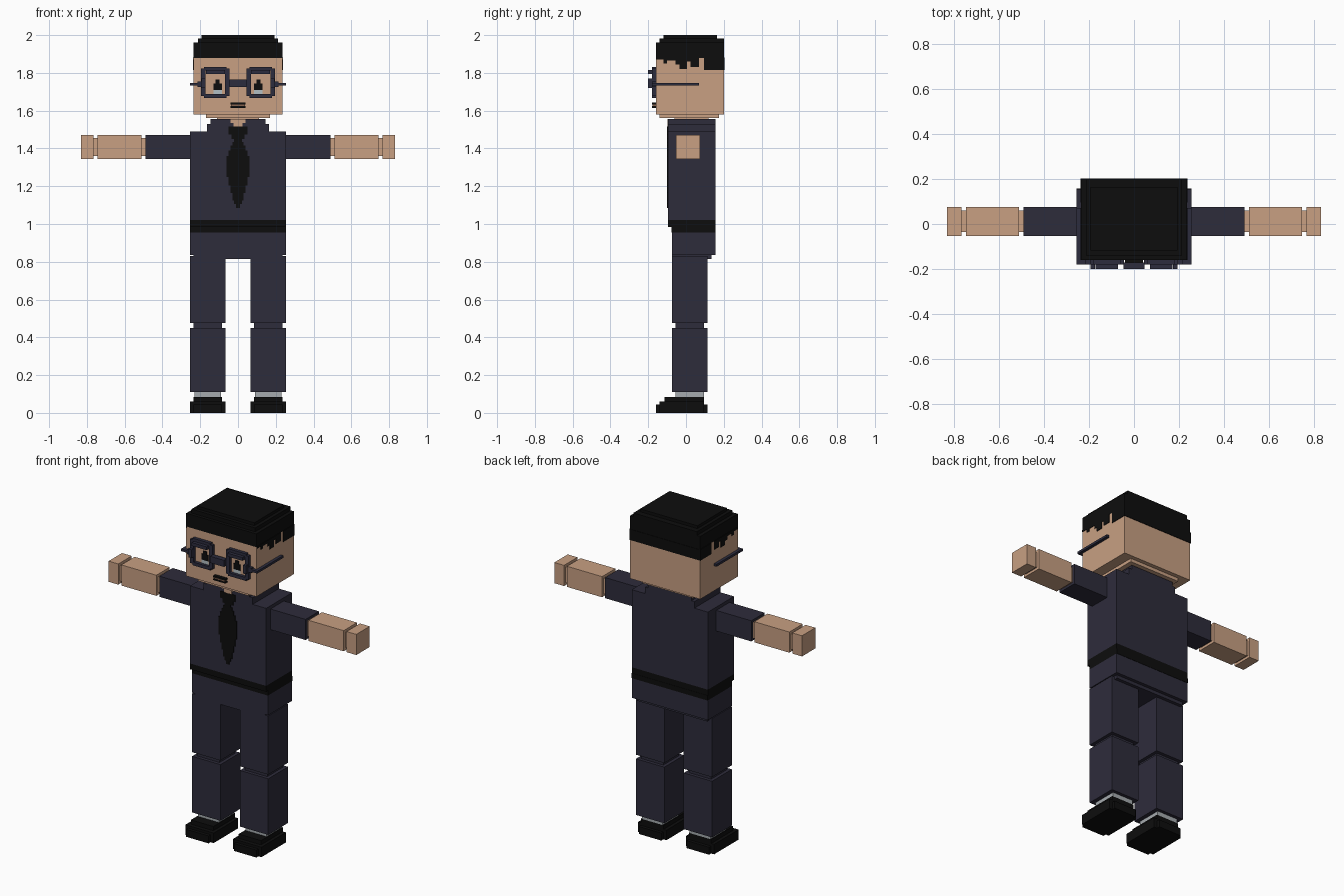
import bpy, bmesh


def material(name, rgb):
    m = bpy.data.materials.new(name)
    m.diffuse_color = (*rgb, 1)
    return m


SKIN = material("skin", (0.58, 0.35, 0.225))
SUIT = material("navy_suit", (0.027, 0.025, 0.044))
BLACK = material("black", (0.004, 0.004, 0.004))
FRAME = material("glasses_blue", (0.025, 0.025, 0.048))
SOCK = material("grey_sock", (0.38, 0.41, 0.43))
EYE = material("pale_eye", (0.45, 0.52, 0.55))
LIP = material("brown_lip", (0.25, 0.13, 0.08))


def boxes(name, mat, parts, mirror=False):
    """Join boxes given as (x0, x1, y0, y1, z0, z1); mirror repeats them at -x."""
    bm = bmesh.new()
    allparts = list(parts)
    if mirror:
        allparts += [(-p[1], -p[0], *p[2:]) for p in parts]
    for x0, x1, y0, y1, z0, z1 in allparts:
        verts = bmesh.ops.create_cube(bm, size=1)["verts"]
        for v in verts:
            v.co.x = x0 if v.co.x < 0 else x1
            v.co.y = y0 if v.co.y < 0 else y1
            v.co.z = z0 if v.co.z < 0 else z1
    me = bpy.data.meshes.new(name)
    bm.to_mesh(me)
    bm.free()
    me.materials.append(mat)
    ob = bpy.data.objects.new(name, me)
    bpy.context.collection.objects.link(ob)
    return ob


def centred(w, y0, y1, z0, z1):
    return (-w, w, y0, y1, z0, z1)


# Shoes: stacked soles with a stepped, narrower toe
boxes("shoes", BLACK, [
    (0.065, 0.255, -0.14, 0.095, 0, 0.06),
    (0.085, 0.235, -0.16, 0.115, 0, 0.045),
    (0.085, 0.235, -0.115, 0.095, 0.06, 0.085)], True)
boxes("socks", SOCK, [(0.09, 0.23, -0.055, 0.095, 0.085, 0.11)], True)

# Legs, knee joints and hips
boxes("lower_legs", SUIT, [(0.065, 0.255, -0.075, 0.115, 0.11, 0.45)], True)
boxes("knees", SUIT, [(0.085, 0.235, -0.055, 0.095, 0.45, 0.475)], True)
boxes("upper_legs", SUIT, [(0.065, 0.255, -0.075, 0.115, 0.475, 0.83)], True)
boxes("hips", SUIT, [
    centred(0.255, -0.075, 0.155, 0.835, 0.955),
    centred(0.235, -0.075, 0.135, 0.815, 0.835)])

# Belt, torso and stepped collar
boxes("belt", BLACK, [
    centred(0.255, -0.095, 0.155, 0.985, 1.02),
    centred(0.255, -0.078, 0.157, 0.955, 0.985)])
boxes("torso", SUIT, [centred(0.255, -0.095, 0.155, 1.02, 1.49)])
boxes("collar", SUIT, [
    centred(0.165, -0.095, 0.155, 1.49, 1.53),
    centred(0.145, -0.095, 0.155, 1.53, 1.555)])
boxes("neck", SKIN, [centred(0.11, -0.06, 0.12, 1.555, 1.565)])
boxes("open_neck", SKIN, [
    centred(0.04, -0.099, -0.09, 1.535, 1.556),
    centred(0.025, -0.099, -0.09, 1.51, 1.535)])

# Tie: half widths by height, stacked as thin plates
tie = [(1.085, 0.01), (1.105, 0.02), (1.125, 0.03), (1.165, 0.04),
       (1.205, 0.05), (1.25, 0.06), (1.36, 0.05), (1.39, 0.04),
       (1.415, 0.03), (1.435, 0.02), (1.45, 0.035), (1.475, 0.05),
       (1.515, 0)]
boxes("tie", BLACK, [centred(a[1], -0.1, -0.094, a[0], b[0])
                     for a, b in zip(tie, tie[1:])])

# Arms
boxes("sleeves", SUIT, [(0.255, 0.49, -0.053, 0.075, 1.345, 1.47)], True)
boxes("arm_joints", SKIN, [
    (0.49, 0.51, -0.035, 0.06, 1.36, 1.455),
    (0.745, 0.765, -0.035, 0.06, 1.36, 1.455)], True)
boxes("forearms", SKIN, [(0.51, 0.745, -0.053, 0.075, 1.345, 1.47)], True)
boxes("hands", SKIN, [(0.765, 0.83, -0.053, 0.075, 1.345, 1.47)], True)

# Head and chin step
boxes("head", SKIN, [centred(0.235, -0.16, 0.2, 1.58, 1.88)])
boxes("chin", SKIN, [centred(0.17, -0.14, 0.175, 1.56, 1.58)])

# Hair cap, back panel and ragged side locks
boxes("hair_cap", BLACK, [
    centred(0.235, -0.16, 0.2, 1.88, 1.96),
    centred(0.213, -0.14, 0.2, 1.96, 1.983),
    centred(0.192, -0.118, 0.165, 1.983, 2.0)])
boxes("hair_back", BLACK, [centred(0.235, 0.196, 0.203, 1.815, 1.88)])
locks = [(-0.16, 1.87), (-0.12, 1.85), (-0.1, 1.865), (-0.055, 1.845),
         (-0.035, 1.82), (0.005, 1.86), (0.025, 1.83), (0.07, 1.88),
         (0.095, 1.815), (0.203, 0)]
boxes("side_locks", BLACK, [(0.23, 0.238, a[0], b[0], a[1], 1.882)
                            for a, b in zip(locks, locks[1:])
                            if a[1] < 1.88], True)

# Eyes and mouth as thin plates
boxes("eye_whites", EYE, [(0.085, 0.13, -0.163, -0.155, 1.68, 1.715)], True)
boxes("pupils", BLACK, [
    (0.085, 0.13, -0.165, -0.155, 1.71, 1.745),
    (0.097, 0.118, -0.165, -0.155, 1.745, 1.765)], True)
boxes("mouth", BLACK, [
    centred(0.04, -0.18, -0.158, 1.632, 1.642),
    centred(0.04, -0.18, -0.158, 1.615, 1.624)])
boxes("lip", LIP, [centred(0.036, -0.177, -0.158, 1.624, 1.632)])

# Glasses: square rims, bridge, hinges and temples
boxes("rims", FRAME, [
    (0.06, 0.18, -0.18, -0.158, 1.812, 1.832),
    (0.06, 0.18, -0.18, -0.158, 1.668, 1.688),
    (0.045, 0.068, -0.18, -0.158, 1.678, 1.822),
    (0.172, 0.195, -0.18, -0.158, 1.678, 1.822),
    (0.07, 0.17, -0.2, -0.175, 1.795, 1.815),
    (0.172, 0.192, -0.2, -0.175, 1.72, 1.77)], True)
boxes("bridge", FRAME, [centred(0.046, -0.2, -0.17, 1.725, 1.765)])
boxes("temples", FRAME, [
    (0.19, 0.255, -0.18, -0.16, 1.733, 1.747),
    (0.195, 0.215, -0.18, -0.16, 1.725, 1.755),
    (0.237, 0.255, -0.18, 0.07, 1.733, 1.747)], True)
